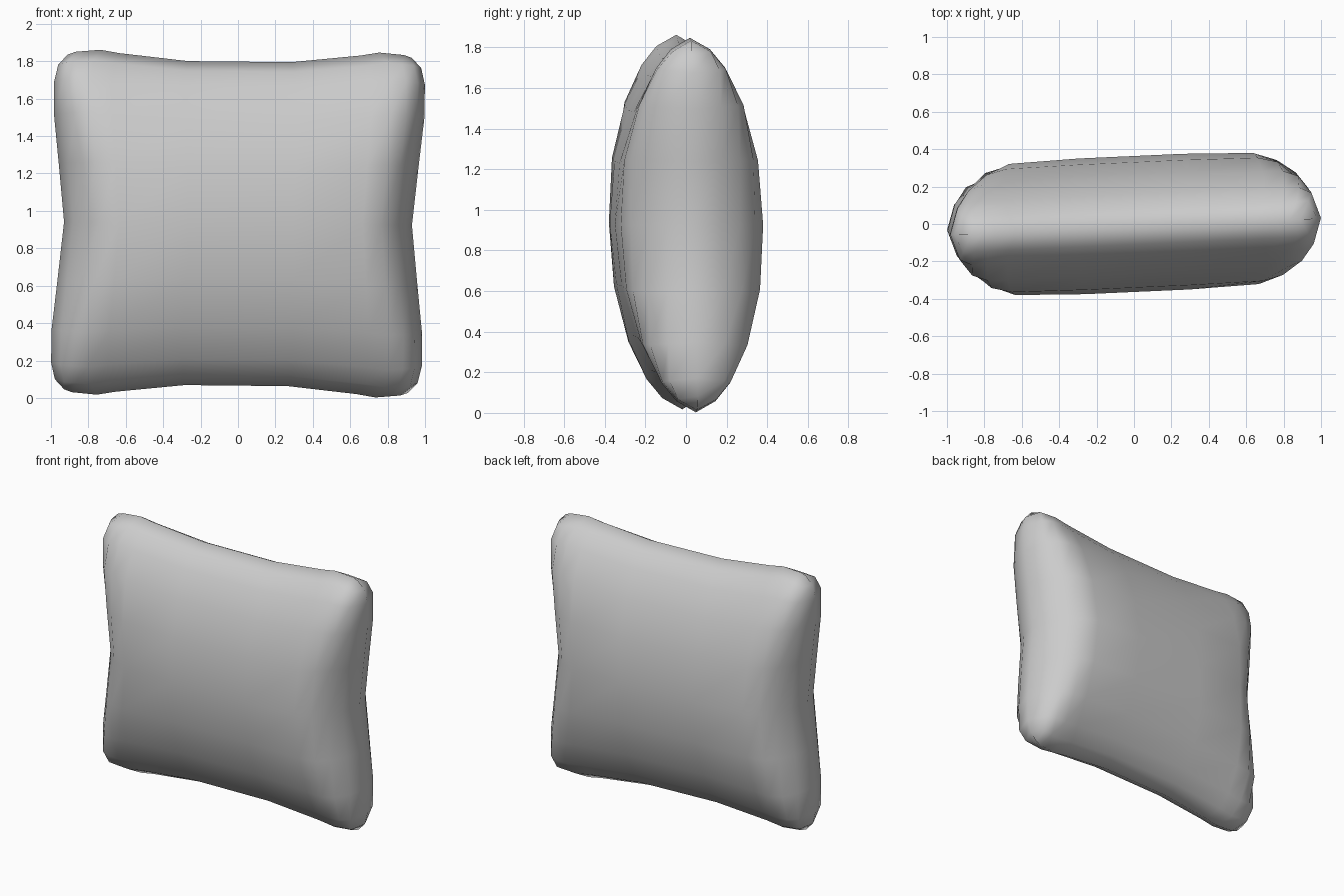
import bpy, bmesh

if "Cube" in bpy.data.objects:
    bpy.data.objects.remove(bpy.data.objects["Cube"])

# Half-knots of the cushion grid, mirrored below
COLS = [0.3, 0.7, 0.81, 0.89, 0.955, 1.0]
ROWS = [0.35, 0.64, 0.84, 0.94, 1.0]
us = [-c for c in reversed(COLS)] + COLS
vs = [-r for r in reversed(ROWS)] + [0.0] + ROWS

# Pinched outline: half width by row and half height by column
WIDTH = [(0, 0.93), (0.35, 0.962), (0.64, 0.99), (0.84, 0.991), (0.94, 0.97), (1, 0.92)]
HEIGHT = [(0, 0.863), (0.3, 0.866), (0.7, 0.905), (0.81, 0.922), (0.955, 0.91), (1, 0.895)]


def lerp_table(table, t):
    t = abs(t)
    for (a, p), (b, q) in zip(table, table[1:]):
        if t <= b:
            return p + (q - p) * (t - a) / (b - a)
    return table[-1][1]


def thickness(u, v, w):
    # Lens section along the height, meeting a steep rounded ramp at the sides
    f = 0.363 * max(0.0, 1 - v * v) ** 0.62
    g = 0.9 * max(0.0, (1 - abs(u)) * w) ** 0.6
    if f < 1e-6 or g < 1e-6:
        return 0.0
    return (f ** -8 + g ** -8) ** (-1 / 8)


def point(u, v, side):
    w = lerp_table(WIDTH, v)
    x, z = u * w, v * lerp_table(HEIGHT, u)
    y = side * thickness(u, v, w)
    # Slight lean and turn of the whole cushion
    return (x - 0.045 * y + 0.011 * z, y + 0.045 * x - 0.016 * z, z - 0.01 * x + 0.932)


# Front and back skins, welded along the seam
bm = bmesh.new()
for side in (-1, 1):
    grid = [[bm.verts.new(point(u, v, side)) for u in us] for v in vs]
    for r0, r1 in zip(grid, grid[1:]):
        for i in range(len(us) - 1):
            quad = [r0[i], r0[i + 1], r1[i + 1], r1[i]]
            bm.faces.new(quad if side < 0 else quad[::-1])
bmesh.ops.remove_doubles(bm, verts=bm.verts[:], dist=1e-4)
bmesh.ops.recalc_face_normals(bm, faces=bm.faces[:])
for face in bm.faces:
    face.smooth = True

mesh = bpy.data.meshes.new("cushion")
bm.to_mesh(mesh)
bm.free()
cushion = bpy.data.objects.new("cushion", mesh)
bpy.context.collection.objects.link(cushion)
